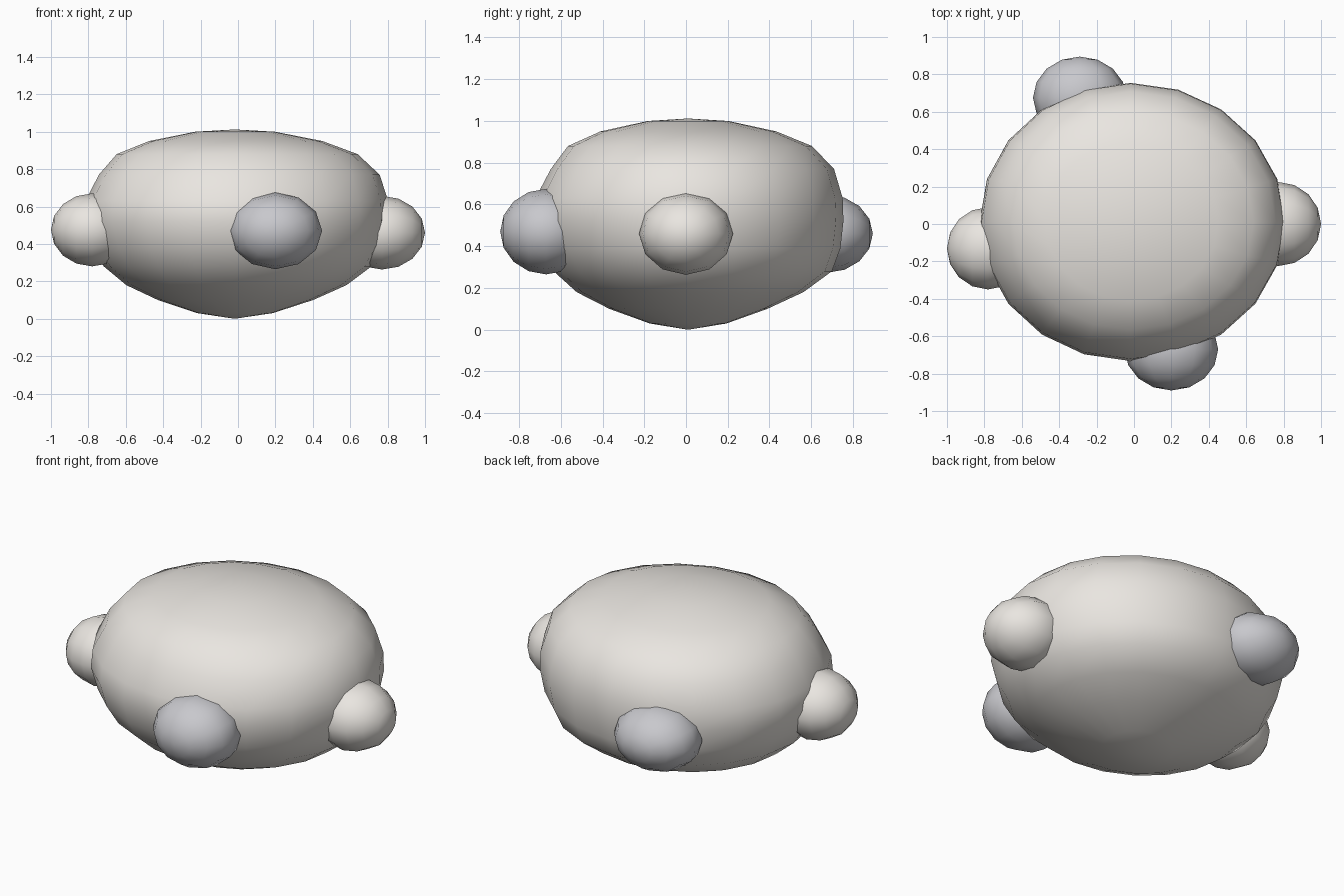
import bpy, bmesh, math
from mathutils import Matrix, Vector

if "Cube" in bpy.data.objects:
    bpy.data.objects.remove(bpy.data.objects["Cube"])


def material(name, color):
    mat = bpy.data.materials.new(name)
    mat.diffuse_color = (*color, 1)
    mat.use_nodes = True
    mat.node_tree.nodes["Principled BSDF"].inputs["Base Color"].default_value = mat.diffuse_color
    return mat


WARM = material("warm_grey", (0.82, 0.79, 0.75))
COOL = material("cool_grey", (0.58, 0.58, 0.61))


def finish(bm, name, mat):
    bmesh.ops.recalc_face_normals(bm, faces=bm.faces)
    for f in bm.faces:
        f.smooth = True
    mesh = bpy.data.meshes.new(name)
    bm.to_mesh(mesh)
    bm.free()
    mesh.materials.append(mat)
    ob = bpy.data.objects.new(name, mesh)
    bpy.context.collection.objects.link(ob)
    return ob


def bulge(z, at):
    return math.exp(-((z - at) / 0.12) ** 2)


def body(name, profile, steps, center, depth):
    """Revolve a closed (radius, z) profile, slightly fuller at the low back and right."""
    bm = bmesh.new()
    rings = []
    for r, z in profile[1:-1]:
        low, high = bulge(z, 0.28), bulge(z, 0.78)
        ring = []
        for i in range(steps):
            a = 2 * math.pi * i / steps
            x, y = r * math.cos(a), r * depth * math.sin(a)
            x *= 1.02 + 0.025 * low if x > 0 else 1 - 0.045 * high
            y *= 1 + 0.07 * low if y > 0 else 1 - 0.06 * high
            ring.append(bm.verts.new((center[0] + x, center[1] + y, z)))
        rings.append(ring)
    bottom = bm.verts.new((*center, profile[0][1]))
    top = bm.verts.new((*center, profile[-1][1]))
    for i in range(steps):
        j = (i + 1) % steps
        bm.faces.new((bottom, rings[0][j], rings[0][i]))
        bm.faces.new((top, rings[-1][i], rings[-1][j]))
        for a, b in zip(rings, rings[1:]):
            bm.faces.new((a[i], a[j], b[j], b[i]))
    return finish(bm, name, WARM)


def knob(name, center, radii, axis, mat):
    """Low-resolution rounded knob, pole pointing away from the body."""
    bm = bmesh.new()
    bmesh.ops.create_uvsphere(bm, u_segments=12, v_segments=8, radius=1)
    turn = Vector((0, 0, 1)).rotation_difference(Vector(axis)).to_matrix().to_4x4()
    bm.transform(Matrix.Translation(center) @ Matrix.Diagonal((*radii, 1)) @ turn)
    return finish(bm, name, mat)


# Main body: wide, flattened, tapering more towards the bottom
body_profile = [(0, 0), (0.2, 0.03), (0.41, 0.1), (0.58, 0.18), (0.70, 0.28),
                (0.77, 0.39), (0.808, 0.52), (0.805, 0.63), (0.76, 0.77),
                (0.645, 0.88), (0.46, 0.95), (0.21, 1.0), (0, 1.012)]
body("body", body_profile, 20, (-0.018, 0.01), 0.92)

# Four knobs around the sides
knob("right_knob", (0.77, 0.0, 0.46), (0.23, 0.225, 0.197), (1, 0, 0), WARM)
knob("left_knob", (-0.78, -0.13, 0.475), (0.22, 0.22, 0.195), (-1, 0, 0), WARM)
knob("front_knob", (0.20, -0.67, 0.47), (0.25, 0.22, 0.205), (0, -1, 0), COOL)
knob("back_knob", (-0.29, 0.675, 0.46), (0.25, 0.22, 0.187), (0, 1, 0), COOL)
